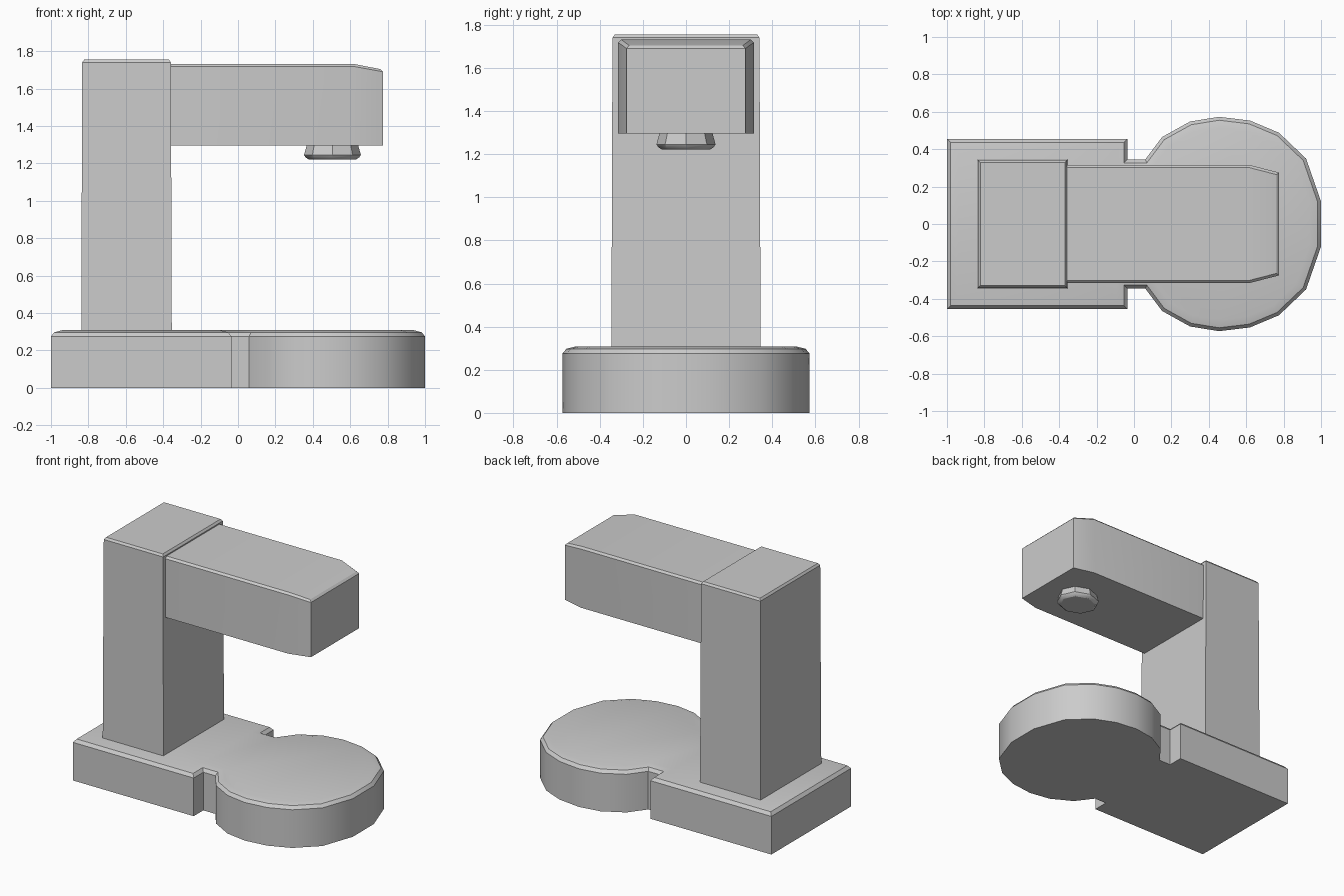
import bpy, bmesh, math
from mathutils import Vector

if "Cube" in bpy.data.objects:
    bpy.data.objects.remove(bpy.data.objects["Cube"])


def inset(pts, d):
    # offset a counter-clockwise outline inwards by d
    out = []
    for i, p in enumerate(pts):
        a = (p - pts[i - 1]).normalized()
        b = (pts[(i + 1) % len(pts)] - p).normalized()
        na, nb = Vector((-a.y, a.x)), Vector((-b.y, b.x))
        out.append(p + (na + nb) * d / (1 + na.dot(nb)))
    return out


def mirrored(half):
    # half outline on the +y side, ordered left to right
    lower = [Vector((x, -y)) for x, y in half]
    return lower + [Vector(p) for p in reversed(half)]


def stack(name, outline, profile, drop=None, cut=None):
    # profile is a list of (inset, z) rings from bottom to top
    bm = bmesh.new()
    rings = []
    for d, z in profile:
        rings.append([bm.verts.new((p.x, p.y, z)) for p in inset(outline, d)])
    n = len(outline)
    for r, s in zip(rings, rings[1:]):
        for i in range(n):
            j = (i + 1) % n
            bm.faces.new((r[i], r[j], s[j], s[i]))
    bm.faces.new(rings[0][::-1])
    bm.faces.new(rings[-1])
    if cut is not None:
        bmesh.ops.connect_verts(bm, verts=[rings[-1][cut], rings[-1][n - 1 - cut]])
    if drop:
        for r in rings[1:]:
            for v in r:
                v.co.z -= drop(v.co.x)
    bmesh.ops.recalc_face_normals(bm, faces=bm.faces)
    me = bpy.data.meshes.new(name)
    bm.to_mesh(me)
    bm.free()
    ob = bpy.data.objects.new(name, me)
    bpy.context.collection.objects.link(ob)
    bpy.ops.object.select_all(action='DESELECT')
    ob.select_set(True)
    bpy.context.view_layer.objects.active = ob
    bpy.ops.object.shade_smooth_by_angle(angle=math.radians(32))
    return ob


# base: rectangular foot, short neck and round stage
stack("base", mirrored([(-1, .455), (-.035, .455), (-.035, .345), (.06, .345),
                        (.15, .465), (.30, .548), (.455, .573), (.62, .553),
                        (.775, .488), (.92, .35), (1, .12)]),
      [(0, 0), (0, .275), (.018, .297), (.06, .308)])

# upright column, slightly wider at the bottom
stack("column", mirrored([(-.838, .346), (-.354, .346)]),
      [(0, .29), (.005, 1.74), (.016, 1.755)])

# overhanging arm with a tapered, drooping nose
stack("arm", mirrored([(-.40, .315), (.62, .315), (.775, .275)]),
      [(0, 1.295), (0, 1.718), (.014, 1.732)],
      drop=lambda x: .028 if x > .7 else 0, cut=1)

# faceted lens under the nose
octagon = [Vector((.505 + .152 * math.cos(i * math.pi / 4),
                   .137 * math.sin(i * math.pi / 4))) for i in range(8)]
stack("lens", octagon, [(.022, 1.222), (.008, 1.232), (0, 1.245), (.014, 1.30)])
